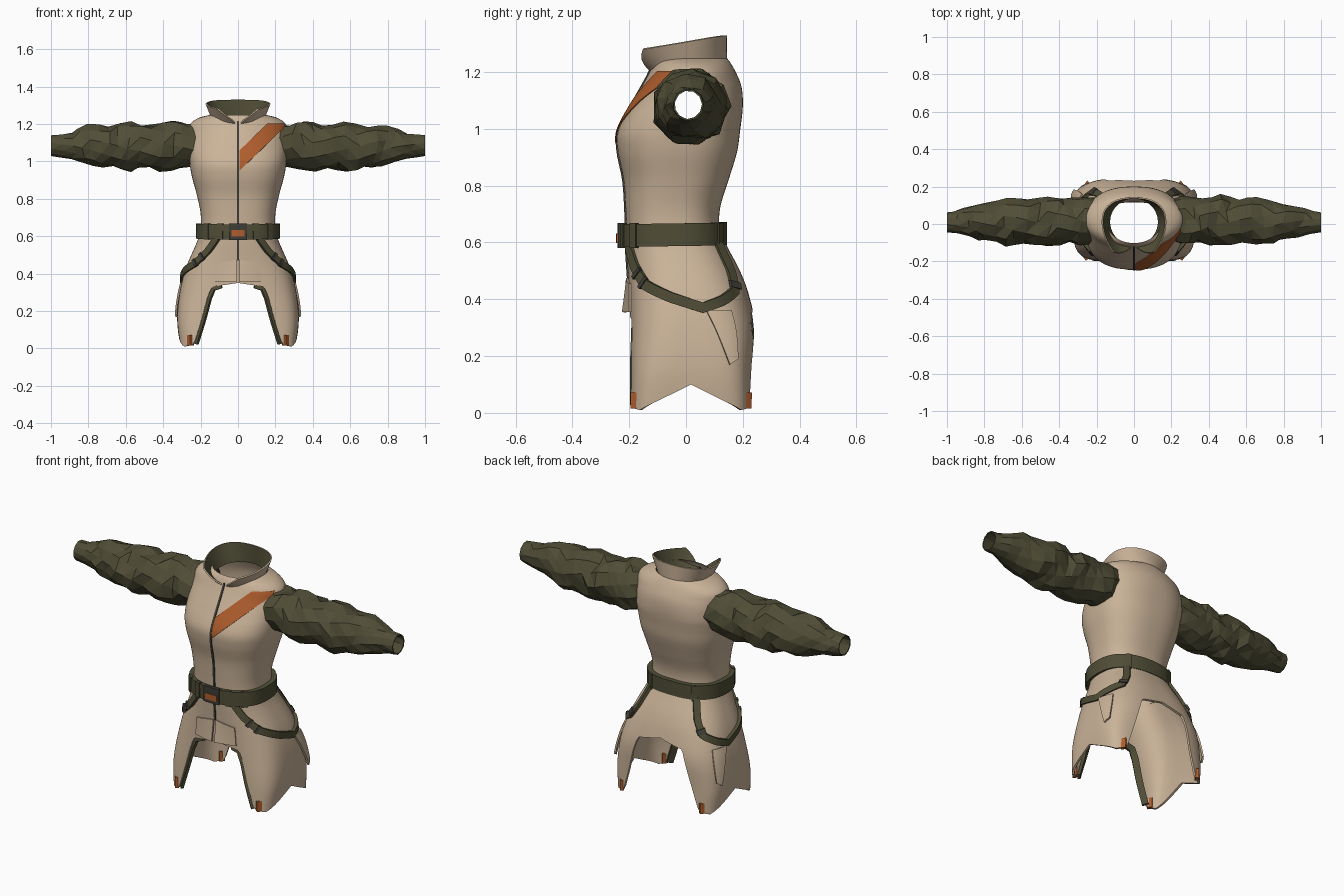
import bpy, bmesh, math, random
from math import sin, cos, radians
from mathutils import Vector

random.seed(11)
cube = bpy.data.objects.get("Cube")
if cube:
    bpy.data.objects.remove(cube, do_unlink=True)


def material(name, rgb):
    m = bpy.data.materials.new(name)
    m.use_nodes = True
    m.diffuse_color = (*rgb, 1)
    bsdf = next(n for n in m.node_tree.nodes if n.type == 'BSDF_PRINCIPLED')
    bsdf.inputs["Base Color"].default_value = (*rgb, 1)
    bsdf.inputs["Roughness"].default_value = 0.9
    return m


CLOTH = material("sand_cloth", (0.59, 0.45, 0.315))
OLIVE = material("olive_cloth", (0.08, 0.075, 0.037))
ORANGE = material("orange_trim", (0.43, 0.11, 0.026))
DARK = material("dark_metal", (0.05, 0.046, 0.038))

# Body profile: height, half width, front y, back y
BODY = [(0, .308, -.198, .23), (.15, .325, -.198, .235), (.3, .312, -.197, .245),
        (.42, .283, -.2, .22), (.5, .25, -.205, .19), (.58, .215, -.21, .148),
        (.64, .2, -.21, .12), (.72, .2, -.213, .12), (.82, .22, -.22, .15),
        (.92, .247, -.24, .18), (.99, .258, -.24, .19), (1.08, .263, -.195, .2),
        (1.15, .263, -.155, .195), (1.2, .255, -.128, .175), (1.235, .205, -.112, .155),
        (1.248, .15, -.102, .145)]
# Hem height by angle away from the front centre
HEM = [(0, .35), (33, .33), (37, .28), (49, .02), (58, .01), (90, .1),
       (122, .01), (131, .02), (143, .28), (147, .35), (180, .38)]


def lookup(table, t, smooth=False):
    """Interpolate the columns of a table at t."""
    t = min(max(t, table[0][0]), table[-1][0])
    i = max(k for k in range(len(table) - 1) if table[k][0] <= t)
    a, b = table[i], table[i + 1]
    h = b[0] - a[0]
    u = (t - a[0]) / h
    out = []
    for k in range(1, len(a)):
        if not smooth:
            out.append(a[k] + (b[k] - a[k]) * u)
            continue
        p, n = table[max(i - 1, 0)], table[min(i + 2, len(table) - 1)]
        m0 = (b[k] - p[k]) / (b[0] - p[0]) * h
        m1 = (n[k] - a[k]) / (n[0] - a[0]) * h
        out.append(a[k] * (1 + 2 * u) * (1 - u) ** 2 + b[k] * u * u * (3 - 2 * u)
                   + m0 * u * (1 - u) ** 2 - m1 * u * u * (1 - u))
    return out


def shape(z):
    """Half width, centre y, half depth and squareness at a height."""
    rx, yf, yb = lookup(BODY, z, True)
    n = 2.5 + 3.5 * max((.6 - z) / .6, 0) ** 2 - .5 * min(max((z - 1.05) / .12, 0), 1)
    return rx, (yf + yb) / 2, (yb - yf) / 2, n


def surface(deg, z, off=0):
    """Point on the garment; 0 degrees is the front, 90 is +x."""
    rx, cy, ry, n = shape(z)
    s, c = sin(radians(deg)), cos(radians(deg))
    r = (abs(s / rx) ** n + abs(c / ry) ** n) ** (-1 / n) + off
    return Vector((r * s, cy - r * c, z))


def finish(name, bm, mats, axis=None, thick=0, inner=0, smooth=True):
    """Orient, thicken and shade a mesh as a named object."""
    bm.normal_update()
    if axis:
        total = sum(f.normal.dot(f.calc_center_median() - axis(f.calc_center_median()))
                    * f.calc_area() for f in bm.faces)
        if total < 0:
            bmesh.ops.reverse_faces(bm, faces=bm.faces[:])
    else:
        bmesh.ops.recalc_face_normals(bm, faces=bm.faces[:])
    me = bpy.data.meshes.new(name)
    bm.to_mesh(me)
    bm.free()
    for m in mats:
        me.materials.append(m)
    ob = bpy.data.objects.new(name, me)
    bpy.context.scene.collection.objects.link(ob)
    bpy.ops.object.select_all(action='DESELECT')
    ob.select_set(True)
    bpy.context.view_layer.objects.active = ob
    if thick:
        mod = ob.modifiers.new("Thickness", 'SOLIDIFY')
        mod.thickness, mod.offset, mod.material_offset = thick, -1, inner
        bpy.ops.object.modifier_apply(modifier=mod.name)
    if smooth:
        bpy.ops.object.shade_smooth_by_angle(angle=radians(35))


def upright(c):
    return Vector((0, 0, c.z))


def grid(point, cols, rows, wrap=False):
    """Mesh from point(u, v) with u and v running 0 to 1."""
    bm = bmesh.new()
    n = cols if wrap else cols + 1
    vs = [[bm.verts.new(point(i / cols, j / rows)) for i in range(n)] for j in range(rows + 1)]
    for j in range(rows):
        for i in range(cols):
            k = (i + 1) % n
            bm.faces.new((vs[j][i], vs[j][k], vs[j + 1][k], vs[j + 1][i]))
    return bm


def ribbon(name, path, width, low, high, mat, loop=False):
    """Flat band laid on the garment through (angle, height) points."""
    pts = []
    for a, b in zip(path, path[1:]):
        k = max(2, int(abs(b[0] - a[0]) / 4 + abs(b[1] - a[1]) / .03))
        pts += [(a[0] + (b[0] - a[0]) * i / k, a[1] + (b[1] - a[1]) * i / k) for i in range(k)]
    if not loop:
        pts.append(path[-1])
    bm, rings, n = bmesh.new(), [], len(pts)
    for i, (deg, z) in enumerate(pts):
        nxt = pts[(i + 1) % n] if loop else pts[min(i + 1, n - 1)]
        prv = pts[i - 1] if loop else pts[max(i - 1, 0)]
        out = Vector((sin(radians(deg)), -cos(radians(deg)), 0))
        side = out.cross(surface(*nxt) - surface(*prv)).normalized() * width / 2
        rings.append([bm.verts.new(surface(deg, z, o) + side * s)
                      for o, s in ((low, -1), (high, -1), (high, 1), (low, 1))])
    for i in range(n if loop else n - 1):
        a, b = rings[i], rings[(i + 1) % n]
        for k in range(4):
            bm.faces.new((a[k], a[(k + 1) % 4], b[(k + 1) % 4], b[k]))
    if not loop:
        bm.faces.new(rings[0])
        bm.faces.new(rings[-1][::-1])
    finish(name, bm, [mat])


# Bodice with open armholes
bm = grid(lambda u, v: surface(360 * u, .58 + .668 * v), 120, 60, True)
holes = [f for f in bm.faces if abs(f.calc_center_median().x) > .15 and
         math.hypot(f.calc_center_median().y - .02, f.calc_center_median().z - 1.085) < .1]
bmesh.ops.delete(bm, geom=holes, context='FACES')
finish("bodice", bm, [CLOTH], upright)


# Skirt with arched openings front and back
def skirt_point(u, v):
    deg = 360 * u
    low = lookup(HEM, min(deg, 360 - deg))[0]
    return surface(deg, low + (.62 - low) * v)


finish("skirt", grid(skirt_point, 180, 16, True), [CLOTH], upright, .012)


# Standing collar spread in a wide V at the throat, olive lining
def collar_point(u, v):
    gap = 3 + 37 * v
    a = radians(gap + (360 - 2 * gap) * u)
    y = .012 - (.132 + .047 * v * (1 + cos(a))) * cos(a)
    return Vector(((.135 + .038 * v) * sin(a), y, 1.21 + .095 * v + (.12 + .05 * v) * y))


finish("collar", grid(collar_point, 56, 5), [CLOTH, OLIVE], upright, .008, 1)

# Crumpled sleeves
SLEEVE = [(.2, .115), (.26, .122), (.34, .128), (.43, .13), (.52, .122), (.6, .124), (.68, .118),
          (.76, .112), (.82, .098), (.88, .078), (.93, .062), (1, .055)]


def sleeve_axis(c):
    return Vector((c.x, .02, 1.085))


for side, label in ((1, "left"), (-1, "right")):
    def sleeve_point(u, v):
        x = .2 + .8 * v
        fade = min(1, (1 - v) * 3 + .1)
        a = 2 * math.pi * (u + v * 1.1)
        r = lookup(SLEEVE, x)[0] + fade * (.01 * sin(2 * a + 30 * x) + random.uniform(-.009, .009))
        if 0 < v < 1:
            x += .016 * sin(a + 9 * v) + random.uniform(-.012, .012)
        drop = .008 * sin(math.pi * v)
        return Vector((side * x, .02 - .012 * v + r * cos(a), 1.085 - drop + r * sin(a)))
    bm = grid(sleeve_point, 11, 15, True)
    bmesh.ops.triangulate(bm, faces=bm.faces[:], quad_method='SHORT_EDGE')
    finish(label + "_sleeve", bm, [OLIVE], sleeve_axis, .006, smooth=False)


# Diagonal chest stripe
def stripe_point(u, v):
    x = .008 + .237 * u
    z = min(.94 + .98 * x + .108 * v, 1.175 + .025 * v)
    rx, cy, ry, n = shape(z)
    y = cy - ry * max(0, 1 - (x / rx) ** n) ** (1 / n)
    return Vector((x + .004 * u, y - .006, z + .003))


finish("chest_stripe", grid(stripe_point, 24, 8), [ORANGE], upright, .004)

# Front zip
ribbon("zip", [(0, .47), (0, 1.215)], .011, -.003, .005, DARK)

# Waist belt, loops and buckle
ribbon("belt", [(0, .622), (180, .632), (360, .622)], .08, -.004, .023, OLIVE, True)
for deg in (28, 50, 140, 220, 310, 332):
    ribbon("belt_loop", [(deg - 4, .625), (deg + 4, .625)], .088, .01, .028, OLIVE)
ribbon("buckle_frame", [(-14, .624), (14, .624)], .088, .012, .031, DARK)
ribbon("buckle_plate", [(-10, .615), (10, .615)], .034, .028, .036, ORANGE)

# Straps, fittings, pocket panels, folds, arch lining and hem tabs on both sides
for s, label in ((1, "left_"), (-1, "right_")):
    def path(*pts):
        return [(s * d, z) for d, z in pts]
    ribbon(label + "thigh_strap", path((33, .6), (44, .52), (58, .45), (78, .405), (98, .37),
                                       (112, .395), (126, .43), (132, .5), (136, .6)),
           .036, -.004, .014, OLIVE)
    for a, b in (((48, .497), (50, .487)), ((55, .463), (57, .454))):
        ribbon(label + "front_buckle_bar", path(a, b), .046, .006, .02, DARK)
    ribbon(label + "back_strap_buckle", path((127, .44), (129, .463)), .046, .006, .02, DARK)

    # Lining showing behind the front arch
    ribbon(label + "arch_lining", path((24, .34), (34, .325), (38, .27), (49.5, .025)),
           .036, -.024, -.009, OLIVE)

    def pocket_point(u, v):
        front = 112 - 12 * v
        return surface(s * (front + (117 - front) * u), .17 + .19 * v + .02 * u * (1 - v),
                       .008 + .014 * (1 - v))
    finish(label + "pocket_panel", grid(pocket_point, 8, 6), [CLOTH], upright, .01)

    def fold_point(u, v):
        return surface(s * (2 + 28 * u), .355 + .12 * v - .02 * u * v,
                       .008 + .02 * (1 - v) * (1 - u))
    finish(label + "front_fold", grid(fold_point, 8, 4), [CLOTH], upright, .008)

    for deg, place in ((53, "front"), (128, "back")):
        ribbon(label + place + "_tab", path((deg, .015), (deg, .072)), .03, -.016, .005, ORANGE)
